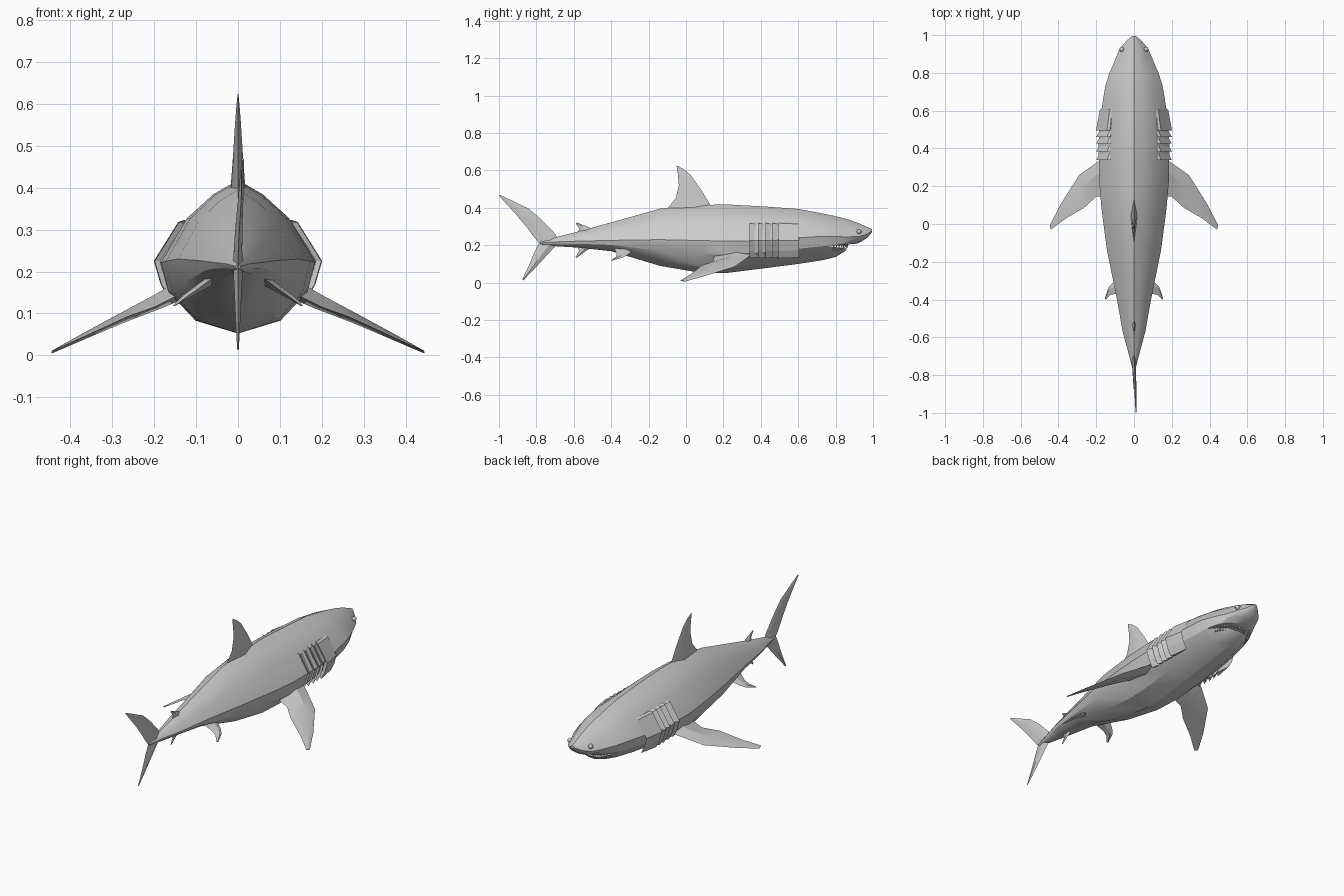
import bpy, bmesh, math
from mathutils import Vector, Matrix

if "Cube" in bpy.data.objects:
    bpy.data.objects.remove(bpy.data.objects["Cube"])


def finish(name, bm, mirror=False, smooth=None):
    bmesh.ops.recalc_face_normals(bm, faces=bm.faces)
    me = bpy.data.meshes.new(name)
    bm.to_mesh(me)
    bm.free()
    ob = bpy.data.objects.new(name, me)
    bpy.context.collection.objects.link(ob)
    bpy.ops.object.select_all(action='DESELECT')
    bpy.context.view_layer.objects.active = ob
    ob.select_set(True)
    if mirror:
        ob.modifiers.new("mirror", 'MIRROR').use_mirror_merge = False
    if smooth:
        bpy.ops.object.shade_smooth_by_angle(angle=math.radians(smooth))
    return ob


def add_loft(bm, rings):
    vs = [[bm.verts.new(p) for p in r] for r in rings]
    n = len(vs[0])
    for a, b in zip(vs, vs[1:]):
        for i in range(n):
            j = (i + 1) % n
            bm.faces.new((a[i], a[j], b[j], b[i]))
    bm.faces.new(vs[0])
    bm.faces.new(vs[-1])


# Fin: rows of (leading edge, trailing edge, half thickness), diamond section
def fin(name, rows, normal, mirror=False):
    n = Vector(normal).normalized()
    rings = []
    for lead, trail, t in rows:
        l, r = Vector(lead), Vector(trail)
        m = l.lerp(r, 0.4)
        rings.append([l, m + n * t, r, m - n * t])
    bm = bmesh.new()
    add_loft(bm, rings)
    return finish(name, bm, mirror, 25)


# Body: y, top, widest level, bottom, half width
sections = [
    (-.78, .22, .212, .205, .005), (-.70, .242, .218, .195, .025),
    (-.57, .275, .222, .187, .06), (-.40, .322, .226, .168, .09),
    (-.14, .395, .23, .09, .143), (.08, .415, .225, .052, .172),
    (.22, .418, .222, .052, .184), (.42, .407, .225, .077, .188),
    (.60, .394, .24, .10, .173), (.73, .37, .248, .12, .152),
    (.80, .355, .246, .137, .13), (.85, .342, .245, .168, .108),
    (.875, .335, .245, .198, .098), (.93, .315, .248, .215, .074),
    (.97, .297, .26, .24, .04), (.995, .287, .278, .27, .01)]
profile = [(0, 1), (.32, .83), (.66, .54), (1, 0), (.9, -.42), (.55, -.82), (0, -1)]
rings = []
for y, top, mid, bot, w in sections:
    half = [(w * u, y, mid + v * ((top - mid) if v > 0 else (mid - bot))) for u, v in profile]
    rings.append(half + [(-x, yy, z) for x, yy, z in half[-2:0:-1]])
bm = bmesh.new()
add_loft(bm, rings)
body = finish("body", bm)

# Mouth slot cut into the head
bm = bmesh.new()
wedge = [(.755, .196), (.91, .208), (.91, .174)]
add_loft(bm, [[(x, y, z) for y, z in wedge] for x in (-.3, .3)])
cutter = finish("mouth_cutter", bm)
cutter.hide_render = True
mod = body.modifiers.new("mouth", 'BOOLEAN')
mod.operation, mod.solver, mod.object = 'DIFFERENCE', 'EXACT', cutter
bpy.ops.object.select_all(action='DESELECT')
bpy.context.view_layer.objects.active = body
body.select_set(True)
bpy.ops.object.modifier_apply(modifier="mouth")
bpy.data.objects.remove(cutter)
bpy.ops.object.shade_smooth_by_angle(angle=math.radians(28))

# Teeth: upper and lower rows along the jaw arc
bm = bmesh.new()
for sign, reach, z in ((-1, .087, .194), (1, .07, .184)):
    for i in range(17):
        a = math.radians(-80 + 10 * i)
        pos = (.1 * math.sin(a), .775 + reach * math.cos(a), z)
        rot = Matrix.Rotation(0 if sign > 0 else math.pi, 4, 'X')
        bmesh.ops.create_cone(bm, cap_ends=True, segments=4, radius1=.006, radius2=0,
                              depth=.018, matrix=Matrix.Translation(pos) @ rot)
finish("teeth", bm)

# Eyes
bm = bmesh.new()
bmesh.ops.create_icosphere(bm, subdivisions=2, radius=.013,
                           matrix=Matrix.Translation((.064, .925, .272)))
finish("eyes", bm, True, 60)

# Gill flaps: overlapping wedges flaring toward the tail
arc = [(.128, .323), (.143, .318), (.201, .225), (.185, .17), (.163, .13)]
bm = bmesh.new()
for y, length, s in ((.495, .11, 1), (.46, .035, 1), (.425, .035, 1),
                     (.385, .035, .995), (.34, .04, .99)):
    rings = []
    for x, z in arc:
        def at(k, yy):
            return (x * k, yy, .22 + (z - .22) * (.5 + .5 * k))
        rings.append([at(.9, y + length), at(s, y), at(.86, y + .012)])
    add_loft(bm, rings)
finish("gill_flaps", bm, True)

# Dorsal fins
fin("dorsal_fin", [((0, .14, .40), (0, -.11, .385), .018),
                   ((0, .085, .49), (0, -.055, .45), .012),
                   ((0, .025, .575), (0, -.038, .52), .007),
                   ((0, -.01, .605), (0, -.043, .575), .004),
                   ((0, -.045, .625), (0, -.05, .622), .001)], (1, 0, 0))
fin("rear_dorsal_fin", [((0, -.49, .28), (0, -.58, .26), .01),
                        ((0, -.535, .303), (0, -.57, .288), .006),
                        ((0, -.585, .322), (0, -.59, .316), .001)], (1, 0, 0))
fin("anal_fin", [((0, -.49, .20), (0, -.58, .20), .01),
                 ((0, -.54, .165), (0, -.572, .17), .006),
                 ((0, -.585, .132), (0, -.59, .138), .001)], (1, 0, 0))

# Tail fin lobes
fin("tail_upper", [((0, -.68, .225), (0, -.785, .21), .012),
                   ((0, -.70, .262), (0, -.81, .24), .01),
                   ((.003, -.77, .335), (.003, -.855, .30), .008),
                   ((.007, -.84, .395), (.007, -.905, .36), .006),
                   ((.011, -.995, .47), (.011, -1, .465), .003)], (1, 0, 0))
fin("tail_lower", [((0, -.68, .215), (0, -.785, .215), .012),
                   ((0, -.735, .155), (0, -.81, .165), .009),
                   ((0, -.80, .085), (0, -.836, .10), .006),
                   ((0, -.87, .012), (0, -.875, .018), .002)], (1, 0, 0))

# Paired fins
fin("pectoral_fins", [((.14, .36, .16), (.14, .15, .145), .022),
                      ((.19, .33, .135), (.20, .145, .115), .018),
                      ((.29, .26, .085), (.265, .085, .092), .012),
                      ((.385, .11, .038), (.36, .03, .048), .007),
                      ((.445, -.005, .006), (.44, -.03, .012), .003)], (.46, 0, .89), True)
fin("pelvic_fins", [((.06, -.28, .18), (.06, -.385, .185), .012),
                    ((.11, -.31, .15), (.10, -.37, .155), .008),
                    ((.135, -.335, .135), (.125, -.375, .138), .006),
                    ((.155, -.395, .118), (.148, -.40, .12), .002)], (.5, 0, .86), True)
